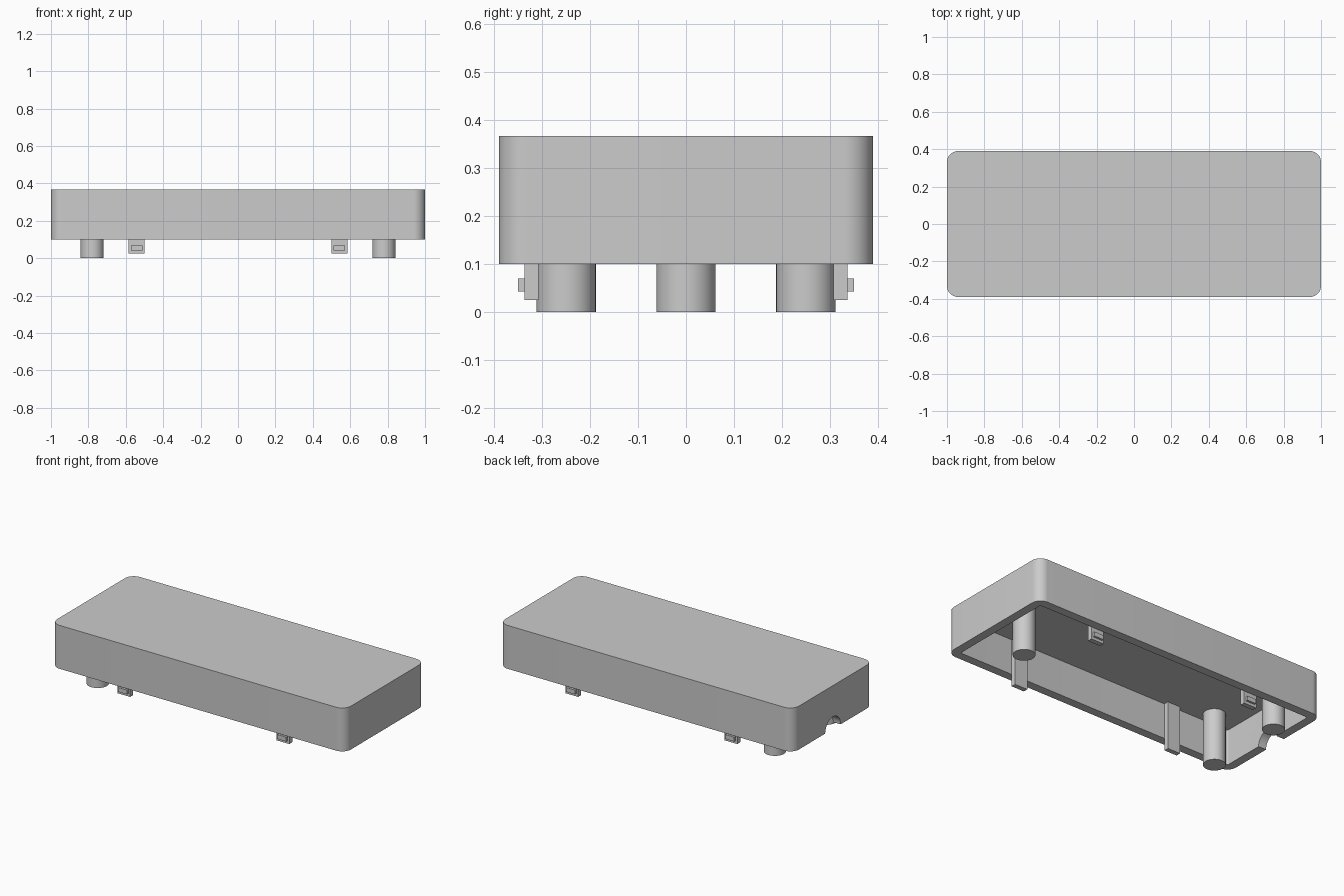
import bpy
import bmesh
from math import radians
from mathutils import Matrix

if "Cube" in bpy.data.objects:
    bpy.data.objects.remove(bpy.data.objects["Cube"], do_unlink=True)

GREY = (0.6, 0.6, 0.6, 1.0)
grey = bpy.data.materials.new("light grey plastic")
grey.use_nodes = True
grey.diffuse_color = GREY
grey.node_tree.nodes["Principled BSDF"].inputs["Base Color"].default_value = GREY


def finish(name, bm):
    mesh = bpy.data.meshes.new(name)
    bm.to_mesh(mesh)
    bm.free()
    mesh.materials.append(grey)
    obj = bpy.data.objects.new(name, mesh)
    bpy.context.collection.objects.link(obj)
    return obj


def box(name, low, high, radius=0):
    """Box between two corners, with optional rounded vertical edges."""
    bm = bmesh.new()
    size = [b - a for a, b in zip(low, high)]
    middle = [(a + b) / 2 for a, b in zip(low, high)]
    bmesh.ops.create_cube(bm, size=1, matrix=Matrix.Translation(middle) @ Matrix.Diagonal((*size, 1)))
    if radius:
        upright = [e for e in bm.edges if abs(e.verts[0].co.z - e.verts[1].co.z) > 0.01]
        bmesh.ops.bevel(bm, geom=upright, offset=radius, segments=12, profile=0.5, affect='EDGES')
    return finish(name, bm)


def cylinder(name, radius, depth, matrix):
    bm = bmesh.new()
    bmesh.ops.create_cone(bm, cap_ends=True, segments=48, radius1=radius, radius2=radius,
                          depth=depth, matrix=matrix)
    return finish(name, bm)


def select(obj):
    bpy.ops.object.select_all(action='DESELECT')
    obj.select_set(True)
    bpy.context.view_layer.objects.active = obj


def smooth(obj):
    select(obj)
    bpy.ops.object.shade_smooth_by_angle(angle=radians(30))


def cut(obj, cutter):
    cutter.hide_render = True
    mod = obj.modifiers.new("cut", 'BOOLEAN')
    mod.operation = 'DIFFERENCE'
    mod.solver = 'EXACT'
    mod.object = cutter
    select(obj)
    bpy.ops.object.modifier_apply(modifier=mod.name)
    bpy.data.objects.remove(cutter, do_unlink=True)


RIM, TOP, CEILING = 0.1, 0.367, 0.317
WALL_X, WALL_Y = 0.947, 0.337

# Rounded shell, open underneath, with a cable notch in one end
shell = box("lid_shell", (-1, -0.39, RIM), (1, 0.39, TOP), 0.06)
cut(shell, box("cavity_cutter", (-WALL_X, -WALL_Y, 0), (WALL_X, WALL_Y, CEILING), 0.008))
cut(shell, cylinder("notch_cutter", 0.075, 0.2,
                    Matrix.Translation((-1, 0, RIM)) @ Matrix.Rotation(radians(90), 4, 'Y')))
smooth(shell)

# Three support posts hanging from the ceiling
post_height = CEILING + 0.01
for name, x, y in (("post_front", -0.78, -0.25), ("post_back", -0.78, 0.25), ("post_middle", 0.81, 0)):
    x = 0.78 if x > 0 else x
    smooth(cylinder(name, 0.062, post_height, Matrix.Translation((x, y, post_height / 2))))

# Four snap clips along the long walls, each with a small catch
for side, sy in (("front", -1), ("back", 1)):
    for end, sx in (("right", -1), ("left", 1)):
        x = sx * 0.542

        def plate(name, half, y0, y1, z0, z1):
            ys = sorted((sy * y0, sy * y1))
            box(f"{name}_{side}_{end}", (x - half, ys[0], z0), (x + half, ys[1], z1))

        plate("clip", 0.043, 0.308, WALL_Y, 0.025, CEILING + 0.01)
        plate("catch", 0.031, WALL_Y - 0.005, 0.35, 0.042, 0.069)
